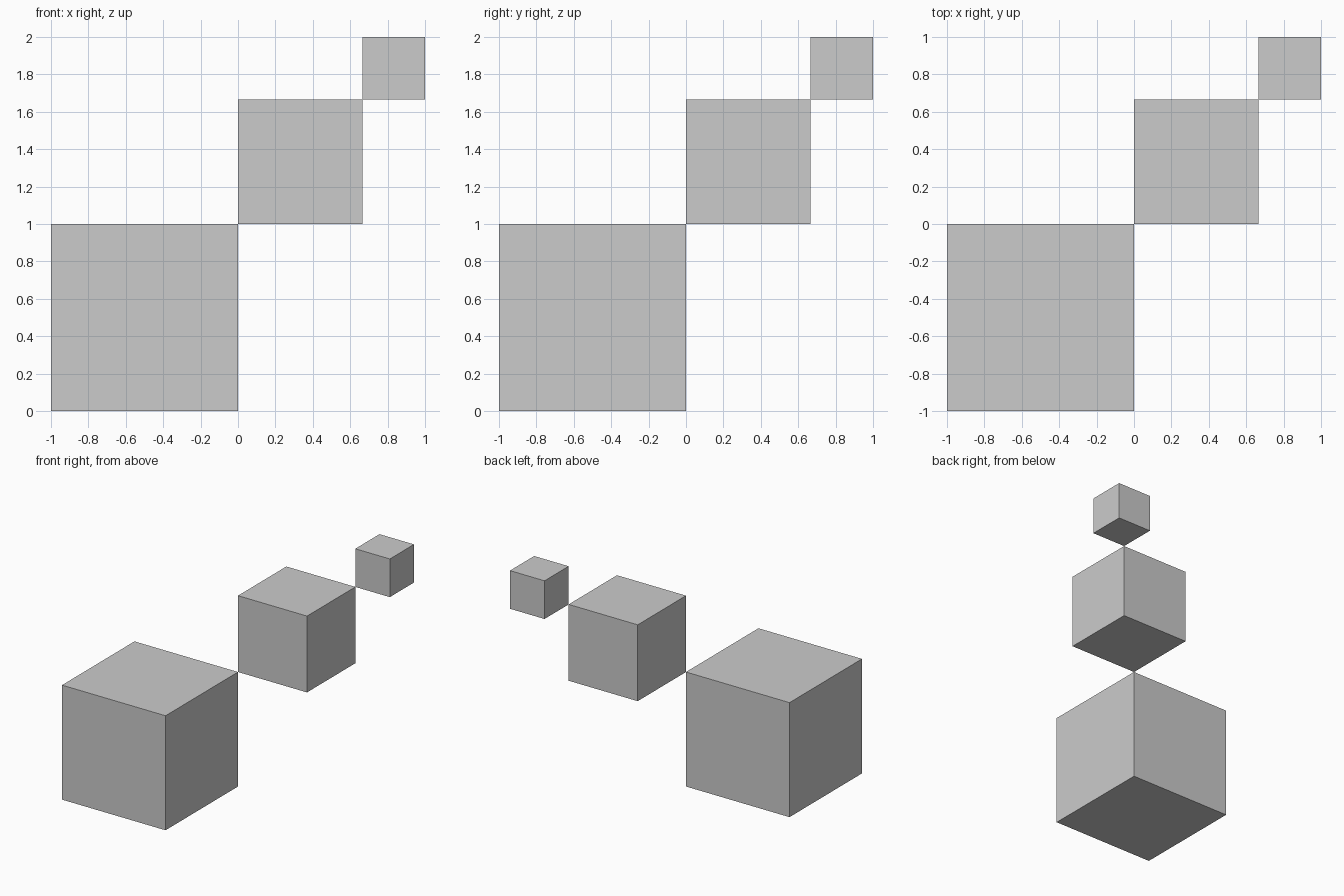
import bpy

if "Cube" in bpy.data.objects:
    bpy.data.objects.remove(bpy.data.objects["Cube"])

# Three cubes touching corner to corner along the (1, 1, 1) diagonal
corner = -1.0
for name, size in (("large_cube", 1.0), ("medium_cube", 2 / 3), ("small_cube", 1 / 3)):
    c = corner + size / 2
    bpy.ops.mesh.primitive_cube_add(size=size, location=(c, c, c + 1))
    cube = bpy.context.object
    cube.name = cube.data.name = name
    corner += size
